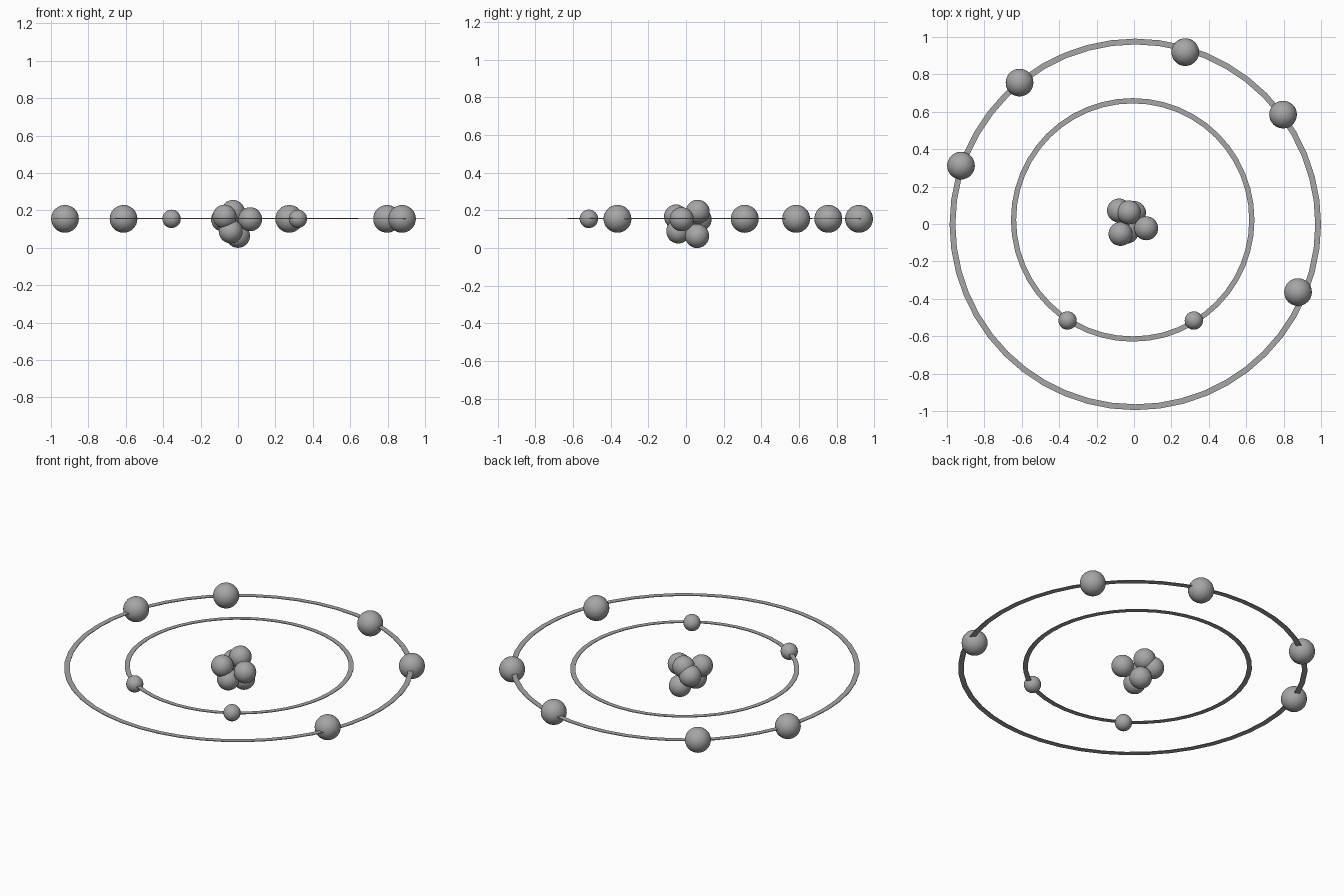
import bpy
import bmesh
import math

cube = bpy.data.objects.get("Cube")
if cube:
    bpy.data.objects.remove(cube, do_unlink=True)

grey = bpy.data.materials.new("mid_grey")
grey.use_nodes = True
colour = (0.38, 0.38, 0.38, 1)
grey.diffuse_color = colour
grey.node_tree.nodes["Principled BSDF"].inputs["Base Color"].default_value = colour

MID = 0.155  # height of the orbit plane


def ball(name, radius, place):
    bpy.ops.mesh.primitive_uv_sphere_add(segments=32, ring_count=16, radius=radius, location=place)
    obj = bpy.context.object
    obj.name = name
    obj.data.materials.append(grey)
    bpy.ops.object.shade_smooth()


def flat_ring(name, centre, outer, width, z, sides=48, thick=0.004):
    bm = bmesh.new()
    section = [(outer, thick / 2), (outer - width, thick / 2),
               (outer - width, -thick / 2), (outer, -thick / 2)]
    loops = []
    for i in range(sides):
        a = 2 * math.pi * i / sides
        loops.append([bm.verts.new((r * math.cos(a), r * math.sin(a), h)) for r, h in section])
    for i in range(sides):
        a, b = loops[i], loops[(i + 1) % sides]
        for k in range(4):
            n = (k + 1) % 4
            bm.faces.new((a[k], b[k], b[n], a[n]))
    bmesh.ops.recalc_face_normals(bm, faces=bm.faces)
    mesh = bpy.data.meshes.new(name)
    bm.to_mesh(mesh)
    bm.free()
    mesh.materials.append(grey)
    obj = bpy.data.objects.new(name, mesh)
    obj.location = (*centre, z)
    bpy.context.collection.objects.link(obj)


# Flat orbit rings
flat_ring("outer_orbit", (0.007, -0.002), 0.993, 0.031, MID)
flat_ring("inner_orbit", (-0.007, 0.022), 0.651, 0.028, MID + 0.002)

# Large balls on the outer orbit
for x, y in [(0.274, 0.919), (-0.612, 0.756), (-0.925, 0.312), (0.797, 0.585), (0.877, -0.364)]:
    ball("outer_electron", 0.074, (x, y, MID))

# Small balls on the inner orbit
for x in (-0.355, 0.32):
    ball("inner_electron", 0.049, (x, -0.516, MID))

# Clustered core
for place in [(-0.027, 0.062, 0.192), (-0.072, -0.053, 0.167), (0.065, -0.023, 0.153),
              (-0.039, -0.041, 0.088), (0, 0.059, 0.064), (-0.08, 0.072, 0.152)]:
    ball("core_particle", 0.064, place)
